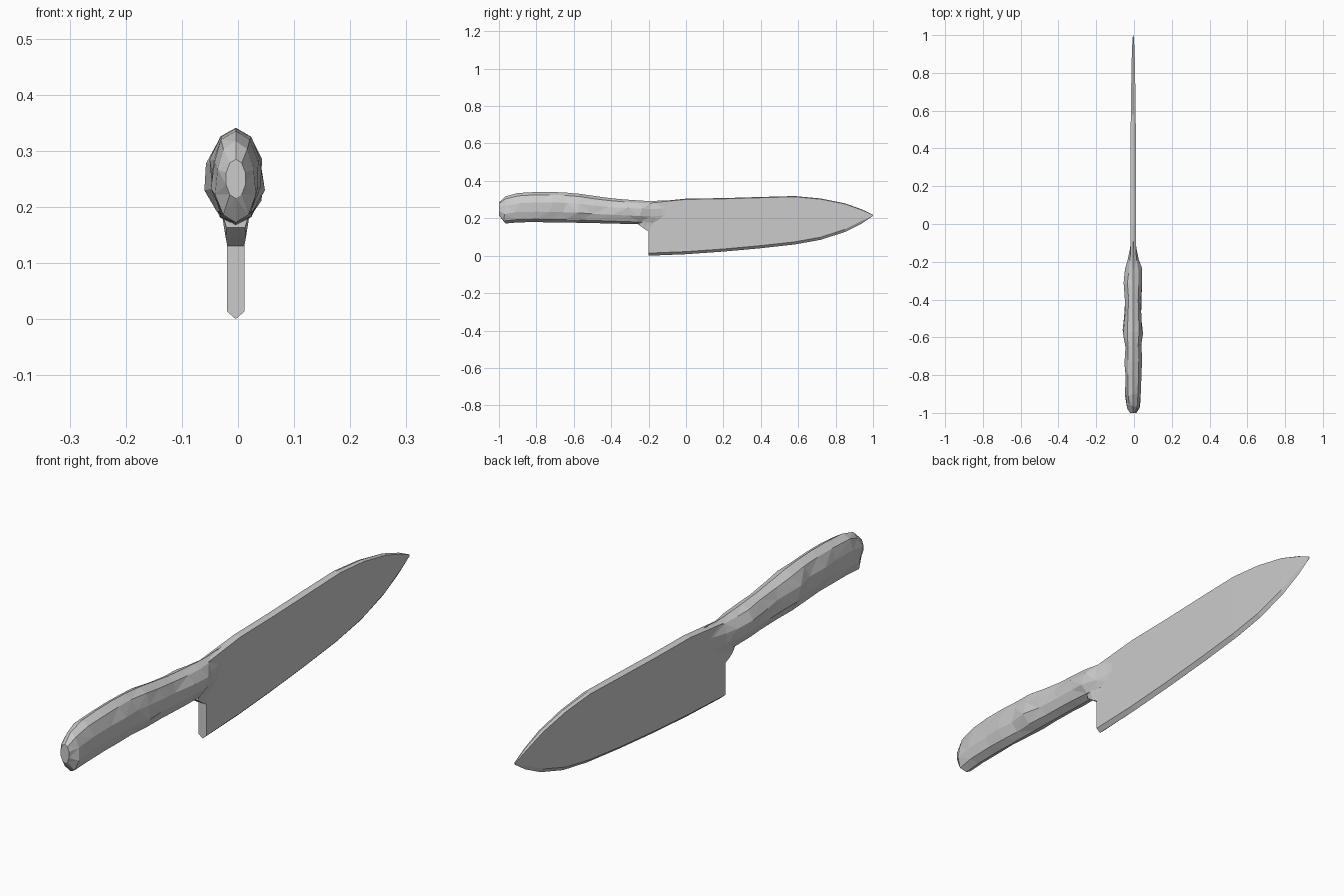
import bpy, bmesh, math, random

random.seed(7)
cube = bpy.data.objects.get("Cube")
if cube:
    bpy.data.objects.remove(cube, do_unlink=True)

# One plain grey for the whole knife
grey = bpy.data.materials.new("light grey")
grey.use_nodes = True
colour = (0.6, 0.6, 0.6, 1)
grey.diffuse_color = colour
grey.node_tree.nodes["Principled BSDF"].inputs["Base Color"].default_value = colour


def loft(name, rings, triangulate=False):
    """Skin a list of equal-length rings and cap both ends."""
    bm = bmesh.new()
    rows = [[bm.verts.new(p) for p in ring] for ring in rings]
    n = len(rows[0])
    for a, b in zip(rows, rows[1:]):
        for i in range(n):
            j = (i + 1) % n
            bm.faces.new((a[i], a[j], b[j], b[i]))
    bm.faces.new(rows[0])
    bm.faces.new(rows[-1])
    if triangulate:
        bmesh.ops.triangulate(bm, faces=bm.faces[:], quad_method='SHORT_EDGE')
    bmesh.ops.recalc_face_normals(bm, faces=bm.faces[:])
    mesh = bpy.data.meshes.new(name)
    bm.to_mesh(mesh)
    bm.free()
    mesh.materials.append(grey)
    obj = bpy.data.objects.new(name, mesh)
    bpy.context.collection.objects.link(obj)
    return obj


# Blade: (y, edge height, spine height, half thickness)
blade = [(-0.2, 0.0, 0.285, 0.016), (0.0, 0.008, 0.305, 0.014),
         (0.2, 0.022, 0.308, 0.014), (0.4, 0.04, 0.314, 0.014),
         (0.58, 0.06, 0.319, 0.013), (0.72, 0.085, 0.306, 0.011),
         (0.85, 0.127, 0.28, 0.009), (0.94, 0.172, 0.248, 0.006),
         (1.0, 0.212, 0.219, 0.002)]


def blade_ring(y, lo, hi, t):
    x = -0.004
    bevel = lo + min(0.014, (hi - lo) * 0.3)
    top = hi - min(0.004, (hi - lo) * 0.1)
    return [(x, y, lo), (x + t, y, bevel), (x + t, y, top),
            (x, y, hi), (x - t, y, top), (x - t, y, bevel)]


loft("blade", [blade_ring(*s) for s in blade])

# Handle: (y, bottom, top, half width), knobbly faceted grip
handle = [(-1.0, 0.215, 0.285, 0.018), (-0.965, 0.172, 0.317, 0.038),
          (-0.9, 0.178, 0.335, 0.045), (-0.81, 0.18, 0.34, 0.046),
          (-0.73, 0.178, 0.341, 0.046), (-0.65, 0.177, 0.338, 0.046),
          (-0.57, 0.176, 0.331, 0.054), (-0.48, 0.174, 0.318, 0.05),
          (-0.4, 0.172, 0.307, 0.046), (-0.32, 0.17, 0.3, 0.05),
          (-0.25, 0.168, 0.295, 0.044), (-0.19, 0.166, 0.292, 0.031),
          (-0.13, 0.172, 0.295, 0.018), (-0.08, 0.18, 0.296, 0.012)]
SIDES = 10


def handle_ring(k, y, lo, hi, w):
    ring = []
    bumpy = 0 < k < len(handle) - 3
    for i in range(SIDES):
        a = 2 * math.pi * i / SIDES - math.pi / 2
        side = abs(math.cos(a))
        r = 1 + (random.uniform(-0.14, 0.12) * side if bumpy else 0)
        dy = random.uniform(-0.02, 0.02) * side if bumpy else 0
        ring.append((-0.004 + w * r * math.cos(a), y + dy,
                     (lo + hi) / 2 + (hi - lo) / 2 * math.sin(a)))
    return ring


loft("handle", [handle_ring(k, *s) for k, s in enumerate(handle)], True)

# Neck: small bolster dropping from the handle to the blade heel
neck = [(-0.25, 0.163, 0.2, 0.022), (-0.225, 0.145, 0.22, 0.024),
        (-0.2, 0.13, 0.24, 0.02), (-0.15, 0.15, 0.25, 0.014)]
loft("neck", [[(-0.004 + s * w, y, z) for s, z in
               ((-0.75, lo), (0.75, lo), (1, (lo + hi) / 2), (0.9, hi),
                (-0.9, hi), (-1, (lo + hi) / 2))]
              for y, lo, hi, w in neck], True)
